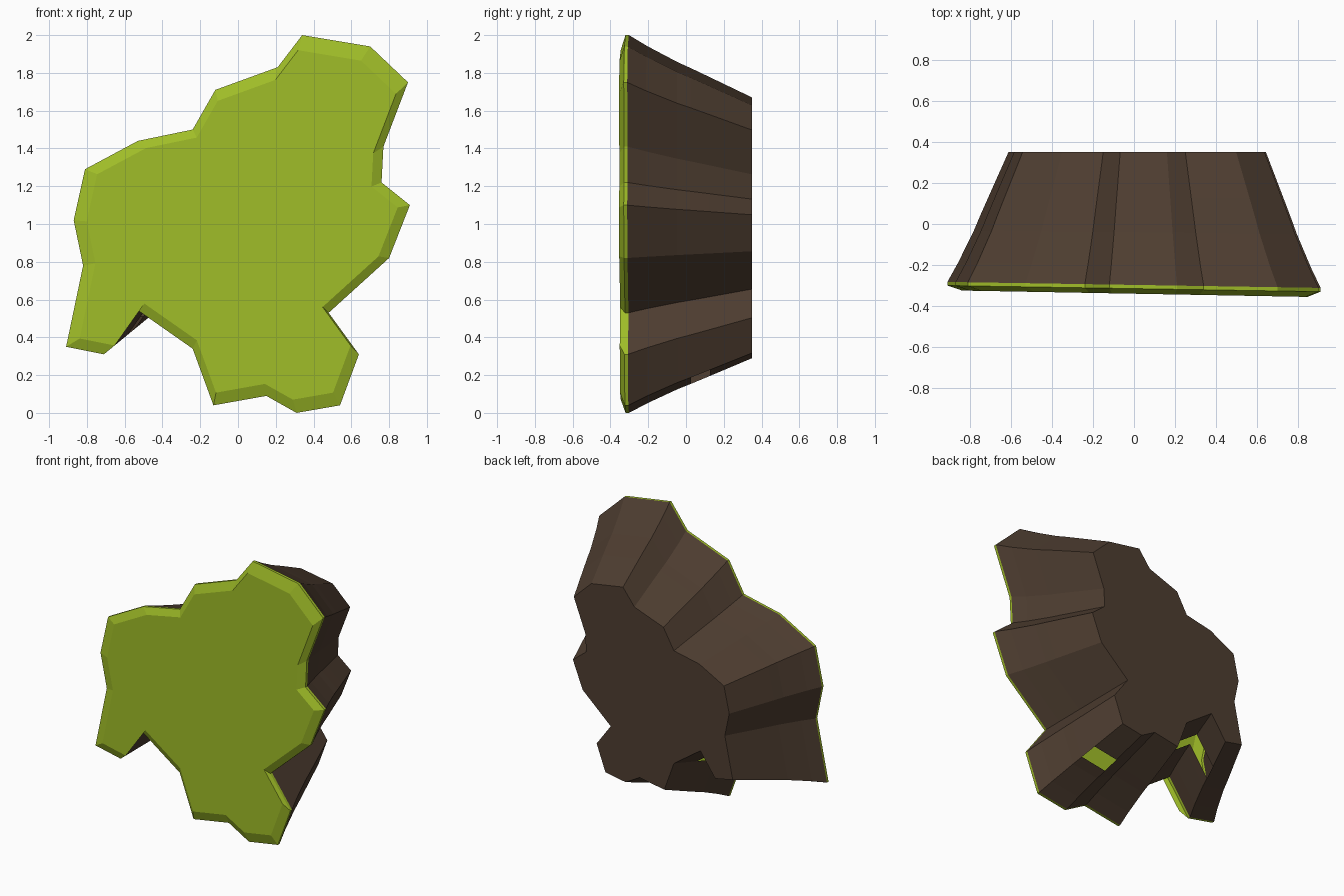
import bpy
import bmesh

cube = bpy.data.objects.get("Cube")
if cube:
    bpy.data.objects.remove(cube)


def make_material(name, color):
    mat = bpy.data.materials.new(name)
    mat.use_nodes = True
    mat.diffuse_color = color
    mat.node_tree.nodes["Principled BSDF"].inputs["Base Color"].default_value = color
    return mat


green = make_material("grass green", (0.35, 0.51, 0.021, 1))
brown = make_material("earth brown", (0.076, 0.047, 0.03, 1))

# Coastline (x, z), clockwise from the peak
OUTLINE = [
    (0.34, 2.0), (0.70, 1.94), (0.90, 1.75), (0.77, 1.41), (0.76, 1.22),
    (0.91, 1.10), (0.80, 0.82), (0.48, 0.53), (0.64, 0.31), (0.54, 0.04),
    (0.31, 0.0), (0.15, 0.09), (-0.13, 0.04), (-0.24, 0.34), (-0.54, 0.55),
    (-0.71, 0.31), (-0.91, 0.35), (-0.82, 0.78), (-0.87, 1.02), (-0.81, 1.29),
    (-0.53, 1.44), (-0.24, 1.50), (-0.12, 1.71), (0.21, 1.83),
]
CENTRE_X, CENTRE_Z = 0.05, 0.935
FRONT, BACK = -0.34, 0.35


def add_ring(bm, y, scale):
    """Scaled coastline at depth y; the grass side leans slightly."""
    lean = 0.017 * (BACK - y) / (BACK - FRONT)
    return [bm.verts.new((CENTRE_X + (x - CENTRE_X) * scale,
                          y - lean * x,
                          CENTRE_Z + (z - CENTRE_Z) * scale))
            for x, z in OUTLINE]


def loft(name, sections, mat, cap_first=False, cap_last=False, gaps=()):
    """Join scaled rings; gaps lists (band, segment) openings."""
    bm = bmesh.new()
    rings = [add_ring(bm, y, s) for y, s in sections]
    n = len(OUTLINE)
    for band, (a, b) in enumerate(zip(rings, rings[1:])):
        for i in range(n):
            if (band, i) not in gaps:
                j = (i + 1) % n
                bm.faces.new((a[i], b[i], b[j], a[j]))
    if cap_first:
        bm.faces.new(rings[0])
    if cap_last:
        bm.faces.new(rings[-1][::-1])
    bmesh.ops.recalc_face_normals(bm, faces=bm.faces)
    mesh = bpy.data.meshes.new(name)
    bm.to_mesh(mesh)
    bm.free()
    mesh.materials.append(mat)
    obj = bpy.data.objects.new(name, mesh)
    bpy.context.collection.objects.link(obj)
    return obj


# Grass layer: flat face, sloped border and thin rim
loft("grass_layer", [(FRONT, 0.925), (-0.315, 1.0), (-0.297, 1.0)],
     green, cap_first=True)

# Tapering earth with small openings in its underside
loft("earth_body",
     [(-0.297, 1.0), (-0.2, 0.945), (-0.04, 0.865), (0.03, 0.835),
      (0.13, 0.79), (BACK, 0.69)],
     brown, cap_last=True, gaps={(3, 9), (3, 13), (3, 14)})
